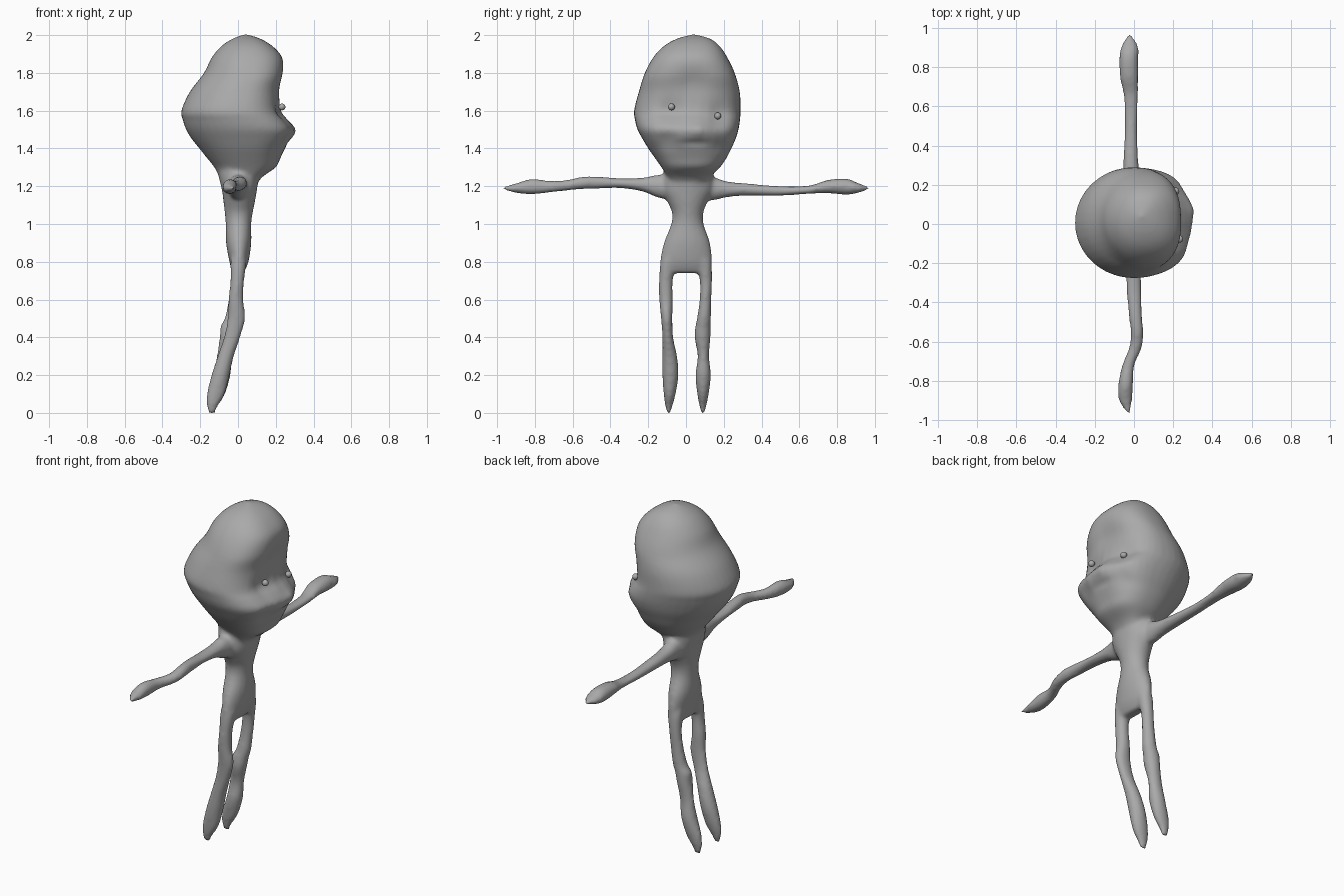
import bpy, bmesh, math
from mathutils import Vector

SEG = 40

def spline(rows, sub=5):
    # smooth interpolation through the measured stations
    out = []
    for i in range(len(rows) - 1):
        p = [Vector(rows[min(max(i + k, 0), len(rows) - 1)]) for k in (-1, 0, 1, 2)]
        for s in range(sub):
            t = s / sub
            out.append(0.5 * (2 * p[1] + (p[2] - p[0]) * t + (2 * p[0] - 5 * p[1] + 4 * p[2] - p[3]) * t * t
                              + (3 * p[1] - p[0] - 3 * p[2] + p[3]) * t ** 3))
    return out + [Vector(rows[-1])]

def loft(bm, rows, axis, front=2.0, shape=None):
    # station = (position, x min, x max, other min, other max)
    rings = []
    for t, x0, x1, b0, b1 in spline([Vector(r) for r in rows]):
        ring = []
        cx, cb = (x0 + x1) / 2, (b0 + b1) / 2
        if shape:
            cx = min(cx + 0.03, 0.05)
        for k in range(SEG):
            a = 2 * math.pi * k / SEG
            c, s = math.cos(a), math.sin(a)
            n = 2 / front if c > 0 else 1.0
            x = cx + (x1 - cx) * c ** n if c > 0 else cx + (cx - x0) * c
            b = cb + (b1 - b0) / 2 * math.copysign(abs(s) ** n, s)
            co = Vector((x, b, t)) if axis == 'z' else Vector((x, t, b))
            if shape:
                co.x += shape(co) * max(0, min(1, (co.x - 0.06) / 0.08))
            ring.append(bm.verts.new(co))
        rings.append(ring)
    for r, q in zip(rings, rings[1:]):
        for k in range(SEG):
            bm.faces.new((r[k], r[(k + 1) % SEG], q[(k + 1) % SEG], q[k]))
    bm.faces.new(rings[0])
    bm.faces.new(rings[-1])

def face_relief(co):
    # sockets, forehead hollow, nose, mouth crease: (y, z, spread y, spread z, depth)
    marks = [(-0.09, 1.59, .055, .06, -.022), (0.17, 1.56, .05, .07, -.022),
             (0.04, 1.76, .08, .07, -.014), (0.07, 1.50, .04, .035, .014),
             (0.05, 1.43, .07, .015, -.014), (-0.10, 1.45, .05, .05, -.02),
             (0.18, 1.43, .04, .05, -.015)]
    return sum(d * math.exp(-((co.y - y) / sy) ** 2 - ((co.z - z) / sz) ** 2)
               for y, z, sy, sz, d in marks)

HEAD = [(1.20, -.08, .09, -.08, .10), (1.25, -.10, .13, -.10, .13), (1.30, -.125, .20, -.13, .18),
        (1.35, -.165, .225, -.165, .215), (1.40, -.205, .25, -.20, .24), (1.45, -.245, .283, -.23, .263),
        (1.50, -.275, .297, -.257, .278), (1.55, -.292, .265, -.27, .286), (1.60, -.30, .228, -.275, .289),
        (1.70, -.255, .222, -.25, .285), (1.80, -.18, .243, -.218, .258), (1.88, -.14, .235, -.175, .22),
        (1.94, -.09, .185, -.12, .18), (1.98, -.03, .12, -.05, .13), (2.003, .03, .05, .03, .05)]
TORSO = [(.74, -.03, .03, -.12, .12), (.80, -.045, .055, -.137, .137), (.90, -.063, .07, -.117, .127),
         (1.00, -.065, .07, -.078, .093), (1.06, -.07, .078, -.074, .092), (1.12, -.077, .09, -.10, .115),
         (1.18, -.085, .10, -.13, .145), (1.24, -.10, .11, -.125, .145), (1.30, -.11, .12, -.11, .14)]
LEG_A = [(-.004, -.155, -.12, -.096, -.086), (.03, -.165, -.11, -.108, -.074), (.10, -.165, -.07, -.118, -.055),
         (.20, -.14, -.045, -.125, -.04), (.30, -.108, -.022, -.125, -.047), (.40, -.075, .012, -.125, -.068),
         (.50, -.055, .038, -.132, -.072), (.60, -.05, .028, -.142, -.07), (.70, -.04, .032, -.143, -.07),
         (.80, -.04, .045, -.135, -.05), (.86, -.03, .04, -.11, -.05)]
LEG_B = [(-.004, -.155, -.12, .084, .094), (.03, -.165, -.11, .073, .106), (.10, -.162, -.068, .06, .12),
         (.20, -.13, -.04, .05, .132), (.30, -.112, -.03, .062, .122), (.40, -.097, -.01, .045, .13),
         (.46, -.092, .002, .05, .131), (.50, -.07, .012, .058, .132), (.60, -.05, .022, .072, .134),
         (.70, -.04, .03, .073, .138), (.80, -.04, .045, .05, .135), (.86, -.03, .04, .05, .11)]
ARM_A = [(-.968, -.033, -.02, 1.183, 1.197), (-.90, -.077, -.01, 1.165, 1.215), (-.82, -.08, -.005, 1.157, 1.238),
         (-.72, -.06, .002, 1.167, 1.229), (-.63, -.025, .04, 1.177, 1.233), (-.55, -.017, .047, 1.185, 1.25),
         (-.48, -.025, .042, 1.187, 1.252), (-.35, -.037, .037, 1.19, 1.242), (-.23, -.042, .037, 1.172, 1.245),
         (-.15, -.05, .045, 1.14, 1.26), (-.05, -.06, .06, 1.12, 1.26)]
ARM_B = [(.05, -.06, .06, 1.12, 1.26), (.14, -.055, .04, 1.125, 1.25), (.22, -.053, .03, 1.142, 1.225),
         (.32, -.055, .022, 1.15, 1.215), (.50, -.047, .017, 1.15, 1.2), (.65, -.053, .022, 1.16, 1.203),
         (.75, -.072, .022, 1.163, 1.233), (.85, -.075, .022, 1.155, 1.24), (.91, -.063, .02, 1.165, 1.217),
         (.968, -.03, -.015, 1.183, 1.197)]

grey = bpy.data.materials.new("clay grey")
grey.diffuse_color = (0.4, 0.4, 0.4, 1)

# figure: head, torso and limbs fused into one skin
bm = bmesh.new()
loft(bm, HEAD, 'z', 2.5, face_relief)
for part in (TORSO, LEG_A, LEG_B):
    loft(bm, part, 'z')
for part in (ARM_A, ARM_B):
    loft(bm, part, 'y')
bmesh.ops.recalc_face_normals(bm, faces=bm.faces)
me = bpy.data.meshes.new("figure")
bm.to_mesh(me)
bm.free()
me.materials.append(grey)
figure = bpy.data.objects.new("figure", me)
bpy.context.collection.objects.link(figure)
rm = figure.modifiers.new("fuse", 'REMESH')
rm.mode = 'VOXEL'
rm.voxel_size = 0.011
rm.use_smooth_shade = True
sm = figure.modifiers.new("soften", 'SMOOTH')
sm.factor = 0.5
sm.iterations = 6

# eyes
for side, pos in (("right", (.233, -.077, 1.62)), ("left", (.213, .168, 1.572))):
    bpy.ops.mesh.primitive_uv_sphere_add(segments=20, ring_count=12, radius=0.018, location=pos)
    eye = bpy.context.object
    eye.name = side + "_eye"
    eye.data.materials.append(grey)
    bpy.ops.object.shade_smooth()
